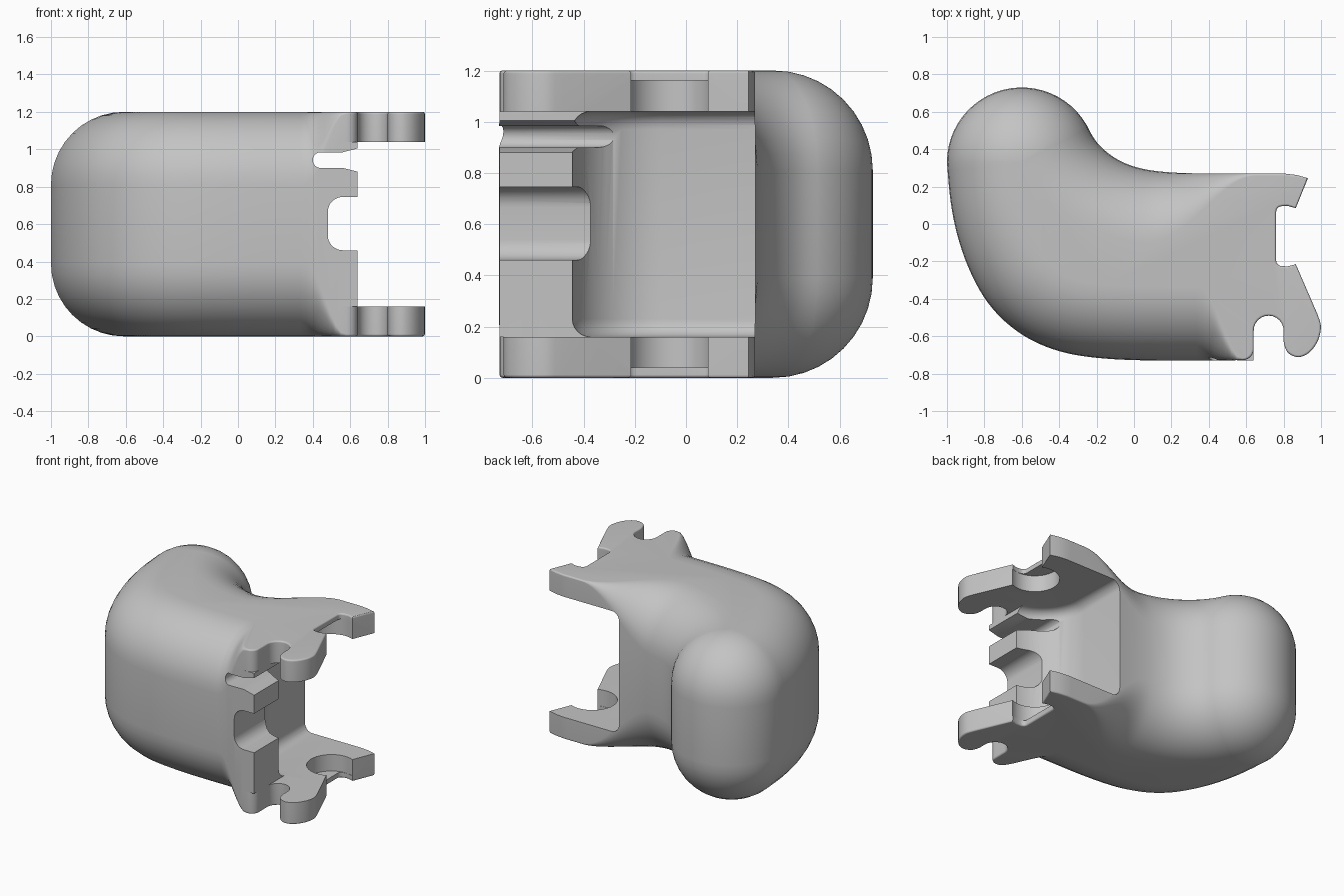
import bpy, bmesh, math
from mathutils import Vector

cube = bpy.data.objects.get("Cube")
if cube:
    bpy.data.objects.remove(cube)

EDGE = 0.012      # small edge rounding on the plates
HEIGHT = 1.2
PLATE = 0.16      # thickness of the two end plates


def arc(cx, cy, r, start, end, n=12):
    angles = [math.radians(start + (end - start) * i / n) for i in range(n + 1)]
    return [Vector((cx + r * math.cos(a), cy + r * math.sin(a))) for a in angles]


def spline(points, n=6):
    """Smooth curve through the points."""
    p = [Vector(q) for q in points]
    p = [2 * p[0] - p[1]] + p + [2 * p[-1] - p[-2]]
    out = []
    for a, b, c, d in zip(p, p[1:], p[2:], p[3:]):
        for i in range(n):
            t = i / n
            out.append(0.5 * (2 * b + (c - a) * t + (2 * a - 5 * b + 4 * c - d) * t * t
                              + (3 * b - a - 3 * c + d) * t ** 3))
    return out + [p[-2]]


def relax(points, passes=6):
    for _ in range(passes):
        points = ([points[0]] + [(a + 2 * b + c) / 4 for a, b, c in
                  zip(points, points[1:], points[2:])] + [points[-1]])
    return points


def rounded_prism(name, points, radius, z0, z1, steps=10):
    """Extrude a clockwise outline, rounding its rims by radius(point index)."""
    pts = [Vector(p) for p in points]
    n = len(pts)
    inward = []
    for i in range(n):
        a = (pts[i] - pts[i - 1]).normalized()
        b = (pts[(i + 1) % n] - pts[i]).normalized()
        t = (a + b).normalized()
        inward.append(Vector((t.y, -t.x)))
    bm = bmesh.new()
    rings = []
    quarter = [math.pi / 2 * k / steps for k in range(steps + 1)]
    levels = [(a, False) for a in quarter] + [(a, True) for a in reversed(quarter)]
    for a, top in levels:
        ring = []
        for i in range(n):
            r = radius(i)
            p = pts[i] + inward[i] * r * (1 - math.sin(a))
            h = r * (1 - math.cos(a))
            ring.append(bm.verts.new((p.x, p.y, z1 - h if top else z0 + h)))
        rings.append(ring)
    for lo, hi in zip(rings, rings[1:]):
        for i in range(n):
            j = (i + 1) % n
            bm.faces.new((lo[i], lo[j], hi[j], hi[i]))
    bm.faces.new(rings[0])
    bm.faces.new(rings[-1])
    if radius(0) == 0:
        bmesh.ops.remove_doubles(bm, verts=bm.verts, dist=1e-5)
    bmesh.ops.recalc_face_normals(bm, faces=bm.faces)
    mesh = bpy.data.meshes.new(name)
    bm.to_mesh(mesh)
    bm.free()
    obj = bpy.data.objects.new(name, mesh)
    bpy.context.collection.objects.link(obj)
    return obj


def sharp(name, points, z0, z1):
    return rounded_prism(name, points, lambda i: 0, z0, z1, 1)


def box(x0, x1, y0, y1):
    return [(x0, y0), (x0, y1), (x1, y1), (x1, y0)]


def smoothstep(x, a, b):
    t = min(1, max(0, (x - a) / (b - a)))
    return t * t * (3 - 2 * t)


# Plan outline: front side, hooked end, inner side, then the plate with its notches
front = relax(spline([(0.58, -0.728), (0.4, -0.73), (0.2, -0.73), (0, -0.728),
                      (-0.2, -0.716), (-0.4, -0.682), (-0.6, -0.594), (-0.78, -0.43),
                      (-0.905, -0.19), (-0.975, 0.07), (-1, 0.33)]))
hook = arc(-0.6, 0.33, 0.4, 180, 30, 24)
inner = relax(spline([hook[-1], (-0.2, 0.435), (-0.1, 0.35), (0.03, 0.297), (0.2, 0.275),
                      (0.4, 0.27), (0.6, 0.27), (0.8, 0.27)]))
plate = [(0.87, 0.262), (0.93, 0.245), (0.865, 0.085), (0.82, 0.097)]
plate += arc(0.79, 0.065, 0.03, 90, 180, 4) + arc(0.79, -0.195, 0.03, 180, 270, 4)
plate += [(0.82, -0.227), (0.865, -0.215)]
plate += spline([(0.98, -0.48), (0.999, -0.545), (0.985, -0.62), (0.94, -0.685), (0.88, -0.712),
                 (0.825, -0.69), (0.802, -0.64), (0.8, -0.58)], 4)
plate += arc(0.72, -0.57, 0.08, 0, 180) + arc(0.58, -0.668, 0.06, 0, -90, 6)[:-1]
body_curve = front + hook[1:] + inner[1:]
outline = body_curve + [Vector(p) for p in plate]


def rim(i):
    """Fully rounded hook fading to a crisp rim at the plates."""
    if i >= len(body_curve):
        return EDGE
    x, y = outline[i]
    fade = smoothstep(x, 0.36, 0.57) if y < 0 else smoothstep(x, 0.08, 0.65)
    return 0.39 * (1 - fade) + EDGE * fade


body = rounded_prism("hooked_body", outline, rim, 0, HEIGHT)


def combine(other, operation):
    mod = body.modifiers.new(other.name, 'BOOLEAN')
    mod.operation = operation
    mod.solver = 'EXACT'
    mod.object = other
    bpy.context.view_layer.objects.active = body
    bpy.ops.object.modifier_apply(modifier=mod.name)
    bpy.data.objects.remove(other)


# Square corner of the front wall between the plates
combine(sharp("wall_corner", box(0.55, 0.64, -0.7285, -0.6), PLATE, 1.04), 'UNION')

# Cavity between the plates, open to the back
cavity = arc(0.7, -0.1, 0.35, 270, 180, 14) + [(0.35, 0.6), (1.3, 0.6), (1.3, -0.45)]
combine(rounded_prism("cavity_cutter", cavity, lambda i: 0.07, PLATE, HEIGHT - PLATE, 6),
        'DIFFERENCE')
combine(sharp("gap_cutter", box(0.64, 1.4, -1, 1), PLATE, HEIGHT - PLATE), 'DIFFERENCE')

# Round pockets on the inner faces of the plates
pocket = arc(0.8, -0.065, 0.164, 360, 0, 48)[:-1]
combine(sharp("pocket_cutter", pocket, 0.04, HEIGHT - 0.04), 'DIFFERENCE')

# Slot and flared slit through the front wall
slot = arc(0.56, 0.54, 0.08, 270, 180, 8) + arc(0.56, 0.665, 0.08, 180, 90, 8)
slot += [(0.8, 0.745), (0.8, 0.46)]
slit = arc(0.442, 0.942, 0.042, 270, 90, 12)
slit += [(0.56, 0.984), (0.64, 1.005), (0.7, 1.02), (0.7, 0.865), (0.64, 0.88), (0.56, 0.9)]
for name, profile in (("slot_cutter", slot), ("slit_cutter", slit)):
    cutter = sharp(name, profile, 0.15, 1)
    cutter.rotation_euler.x = math.pi / 2
    bpy.context.view_layer.update()
    combine(cutter, 'DIFFERENCE')

# Colour and shading
grey = bpy.data.materials.new("plain_grey")
grey.use_nodes = True
colour = (0.55, 0.55, 0.55, 1)
grey.diffuse_color = colour
grey.node_tree.nodes["Principled BSDF"].inputs["Base Color"].default_value = colour
body.data.materials.clear()
body.data.materials.append(grey)
for face in body.data.polygons:
    face.material_index = 0
bpy.ops.object.select_all(action='DESELECT')
body.select_set(True)
bpy.context.view_layer.objects.active = body
bpy.ops.object.shade_smooth_by_angle(angle=math.radians(30))
